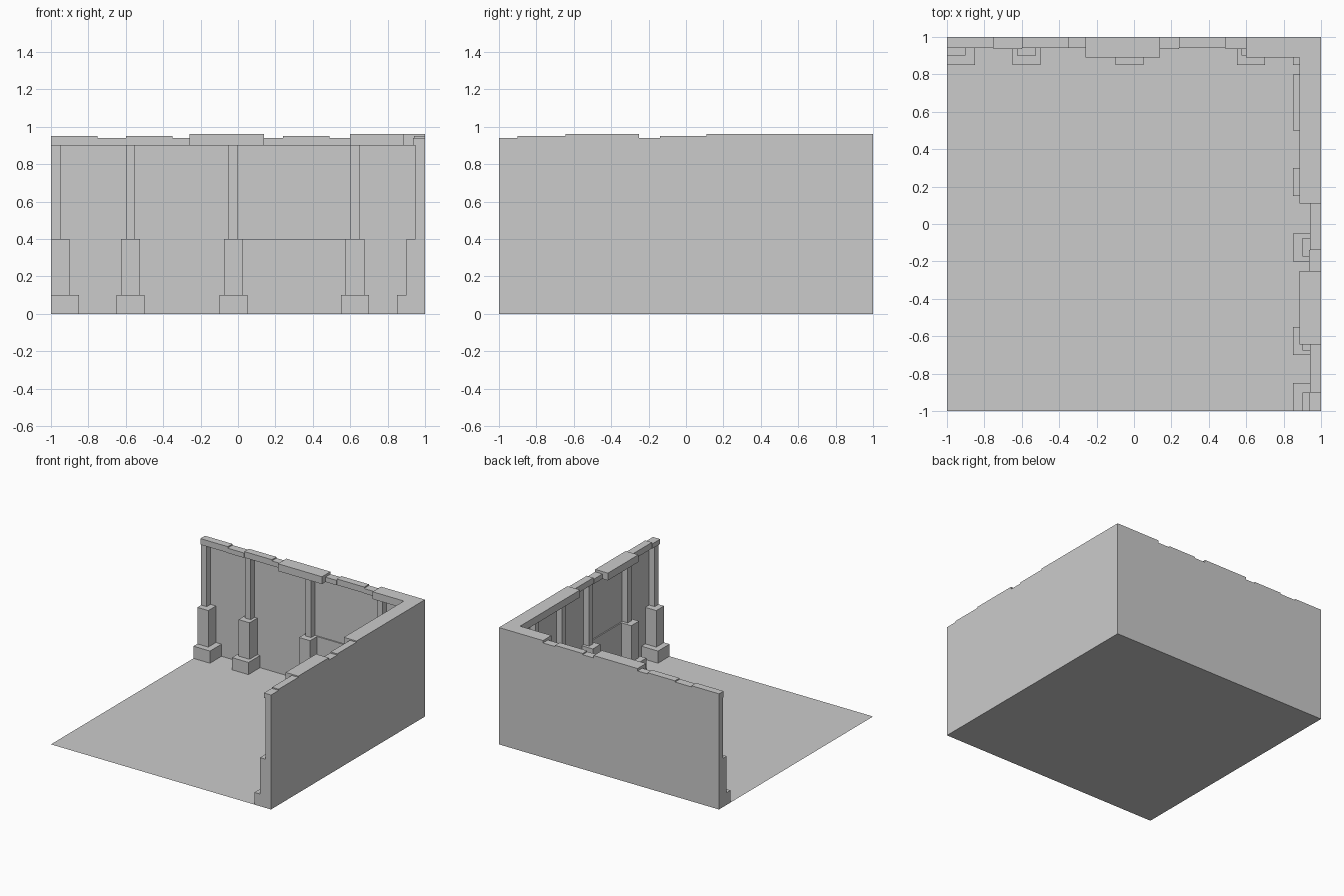
import bpy, bmesh
from mathutils import Vector

if "Cube" in bpy.data.objects:
    bpy.data.objects.remove(bpy.data.objects["Cube"])


def place(wall, u, d, z):
    # u runs along the wall, d is the distance out from it into the room
    return Vector((u, 1 - d, z)) if wall == "back" else Vector((1 - d, u, z))


def finish(name, bm):
    bmesh.ops.recalc_face_normals(bm, faces=bm.faces)
    mesh = bpy.data.meshes.new(name)
    bm.to_mesh(mesh)
    bm.free()
    obj = bpy.data.objects.new(name, mesh)
    bpy.context.collection.objects.link(obj)
    return obj


def add_box(bm, wall, u0, u1, depth, z0, z1, open_hidden=False):
    a, b = place(wall, u0, 0, z0), place(wall, u1, depth, z1)
    verts = bmesh.ops.create_cube(bm, size=1)["verts"]
    mid, size = (a + b) / 2, b - a
    for v in verts:
        v.co = mid + Vector(v.co[i] * abs(size[i]) for i in range(3))
    if open_hidden:
        # drop the face against the wall and the underside
        axis = 1 if wall == "back" else 0
        faces = {f for v in verts for f in v.link_faces}
        hidden = [f for f in faces
                  if all(abs(v.co[axis] - 1) < 1e-5 for v in f.verts)
                  or all(abs(v.co.z - z0) < 1e-5 for v in f.verts)]
        bmesh.ops.delete(bm, geom=hidden, context='FACES_ONLY')


def pillar(name, wall, start, align):
    # stepped pillar: wide base, pedestal, slim shaft
    width = 0.15
    bm = bmesh.new()
    for w, z0, z1 in ((0.15, 0, 0.1), (0.1, 0.1, 0.4), (0.05, 0.4, 0.9)):
        u0 = start + (width - w) * align
        add_box(bm, wall, u0, u0 + w, w, z0, z1, True)
    finish(name, bm)


def sheet(name, corners):
    bm = bmesh.new()
    bm.faces.new([bm.verts.new(c) for c in corners])
    finish(name, bm)


# Floor and the two thin walls
sheet("floor", [(-1, -1, 0), (1, -1, 0), (1, 1, 0), (-1, 1, 0)])
for wall in ("back", "right"):
    sheet(wall + "_wall", [place(wall, u, 0, z)
                           for u, z in ((-1, 0), (1, 0), (1, 0.9), (-1, 0.9))])

# Pillars: align 0 = flush at start, 0.5 = centred, 1 = flush at end
pillars = {
    "back": [(-1, 0), (-0.65, 0.5), (-0.1, 0.5), (0.55, 0.5), (0.85, 1)],
    "right": [(-1, 0), (-0.7, 0.5), (-0.2, 0.5), (0.15, 0.5), (0.5, 0.5), (0.65, 0.5)],
}
for wall, items in pillars.items():
    for i, (start, align) in enumerate(items):
        pillar(f"{wall}_pillar_{i + 1}", wall, start, align)

# Low wainscot panels between two pillars
for wall, u0, u1 in (("back", 0.0, 0.6), ("right", -0.6, -0.15)):
    bm = bmesh.new()
    add_box(bm, wall, u0, u1, 0.01, 0, 0.4, True)
    finish(wall + "_panel", bm)

# Coping stones along the wall tops: start, end, depth, top height
coping = {
    "back": [(-1, -0.75, 0.06, 0.95), (-0.75, -0.6, 0.065, 0.94),
             (-0.6, -0.35, 0.06, 0.95), (-0.35, -0.26, 0.06, 0.94),
             (-0.26, 0.14, 0.11, 0.96), (0.14, 0.24, 0.065, 0.94),
             (0.24, 0.49, 0.06, 0.95), (0.49, 0.6, 0.065, 0.94),
             (0.6, 1, 0.11, 0.96)],
    "right": [(-1, -0.9, 0.065, 0.94), (-0.9, -0.645, 0.06, 0.95),
              (-0.645, -0.25, 0.115, 0.96), (-0.25, -0.14, 0.065, 0.94),
              (-0.14, 0.11, 0.06, 0.95), (0.11, 0.89, 0.115, 0.96)],
}
for wall, stones in coping.items():
    bm = bmesh.new()
    for u0, u1, depth, top in stones:
        add_box(bm, wall, u0, u1, depth, 0.9, top)
    finish(wall + "_coping", bm)
